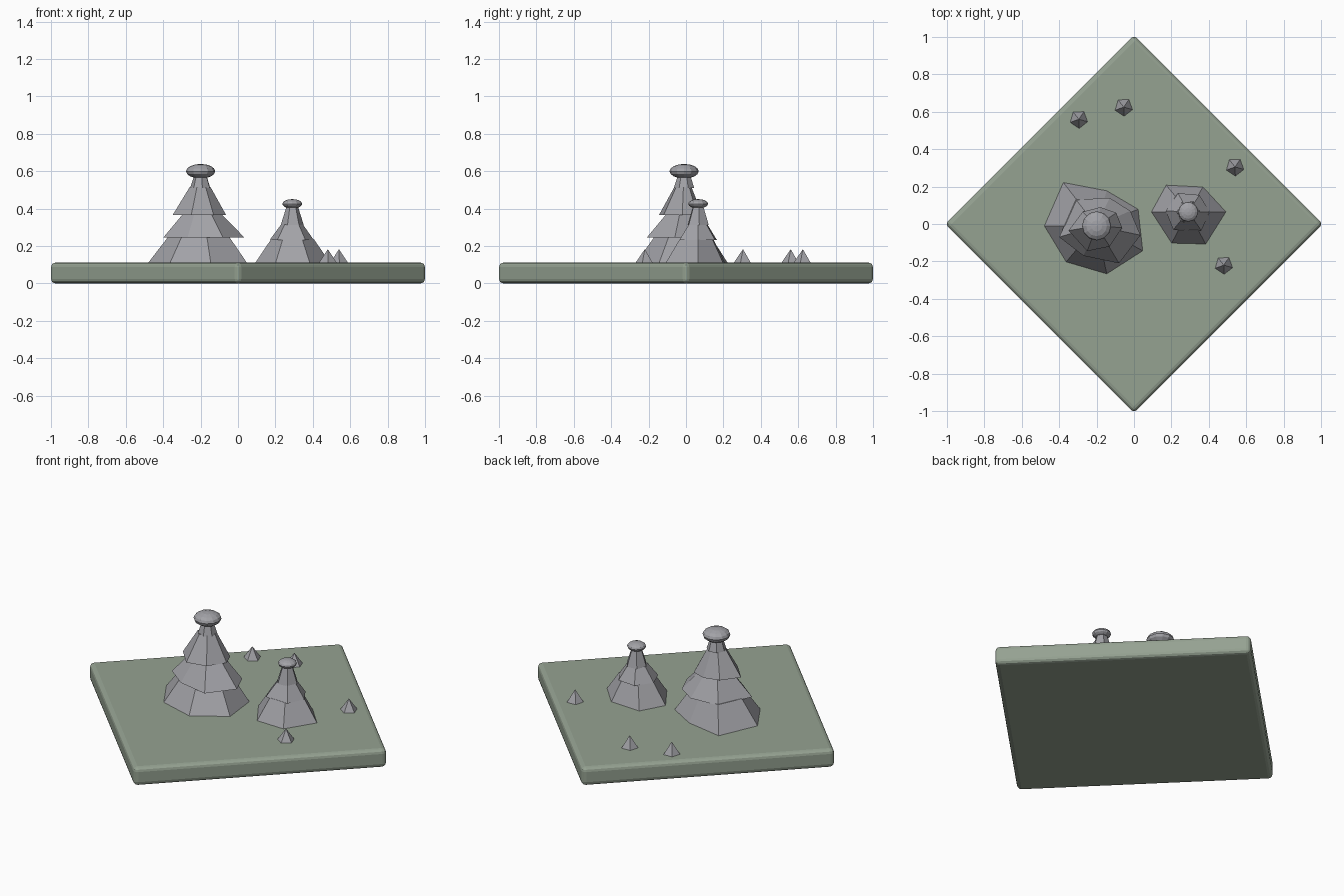
import bpy, bmesh, math

if "Cube" in bpy.data.objects:
    bpy.data.objects.remove(bpy.data.objects["Cube"])


def material(name, rgb):
    m = bpy.data.materials.new(name)
    m.diffuse_color = (*rgb, 1.0)
    m.use_nodes = True
    m.node_tree.nodes["Principled BSDF"].inputs["Base Color"].default_value = m.diffuse_color
    return m


GREEN = material("sage green", (0.30, 0.36, 0.285))
GREY = material("stone grey", (0.36, 0.36, 0.385))
TOP = 0.112  # height of the ground slab


def finish(name, bm, mat):
    bmesh.ops.recalc_face_normals(bm, faces=bm.faces)
    me = bpy.data.meshes.new(name)
    bm.to_mesh(me)
    bm.free()
    me.materials.append(mat)
    ob = bpy.data.objects.new(name, me)
    bpy.context.collection.objects.link(ob)
    return ob


def tier(name, axis, outline, z0, z1, shrink):
    """Uneven skirt: the outline at z0 narrows towards the axis at z1."""
    bm = bmesh.new()
    low = [bm.verts.new((x, y, z0)) for x, y in outline]
    high = [bm.verts.new((axis[0] + (x - axis[0]) * shrink,
                          axis[1] + (y - axis[1]) * shrink, z1)) for x, y in outline]
    n = len(outline)
    bm.faces.new(low)
    bm.faces.new(high)
    for i in range(n):
        j = (i + 1) % n
        bm.faces.new((low[i], low[j], high[j], high[i]))
    finish(name, bm, GREY)


def ngon(c, r, n, start=0.0):
    return [(c[0] + r * math.cos(start + math.tau * i / n),
             c[1] + r * math.sin(start + math.tau * i / n)) for i in range(n)]


def cap(name, c, z, r, h):
    bm = bmesh.new()
    bmesh.ops.create_uvsphere(bm, u_segments=12, v_segments=8, radius=1)
    bmesh.ops.scale(bm, vec=(r, r, h), verts=bm.verts)
    bmesh.ops.translate(bm, vec=(c[0], c[1], z), verts=bm.verts)
    finish(name, bm, GREY)


# ground slab, turned 45 degrees, with rounded edges
bm = bmesh.new()
bmesh.ops.create_cube(bm, size=1)
bmesh.ops.scale(bm, vec=(1.429, 1.429, TOP), verts=bm.verts)
bmesh.ops.translate(bm, vec=(0, 0, TOP / 2), verts=bm.verts)
slab = finish("ground_slab", bm, GREEN)
slab.rotation_euler.z = math.pi / 4
bev = slab.modifiers.new("rounded edges", 'BEVEL')
bev.width = 0.025
bev.segments = 3

# large tree: three seven-sided skirts, tip and flattened cap
a = (-0.20, -0.01)
tier("large_tree_lower", a, [(-.38, .225), (-.145, .18), (.025, .08), (.05, -.145),
                             (-.145, -.27), (-.365, -.205), (-.483, -.01)], TOP - .005, .25, .61)
tier("large_tree_middle", a, [(-.31, .13), (-.13, .14), (-.02, .07), (.035, -.06),
                              (-.08, -.21), (-.27, -.17), (-.40, -.07)], .245, .365, .50)
tier("large_tree_upper", a, [(-.275, .065), (-.18, .09), (-.095, .06), (-.063, -.02),
                             (-.13, -.12), (-.25, -.145), (-.35, -.035)], .365, .515, .39)
tier("large_tree_tip", a, ngon(a, .056, 7, .4), .51, .58, .6)
cap("large_tree_cap", a, .60, .078, .039)

# small tree: six-sided skirts, tip and flattened cap
b = (0.29, 0.065)
tier("small_tree_lower", b, [(.09, .065), (.17, .21), (.37, .20), (.495, .065),
                             (.385, -.11), (.20, -.105)], TOP - .005, .235, .57)
tier("small_tree_middle", b, [(.17, .07), (.235, .165), (.35, .155), (.405, .065),
                              (.36, -.035), (.21, -.03)], .233, .315, .50)
tier("small_tree_upper", b, ngon(b, .062, 6, .1), .312, .42, .45)
cap("small_tree_cap", b, .426, .053, .025)

# little five-sided sprouts
for i, c in enumerate([(-.295, .56), (-.055, .625), (.54, .305), (.48, -.22)]):
    tier(f"sprout_{i + 1}", c, ngon(c, .051, 5, math.radians(-88)), TOP - .003, .182, .02)
